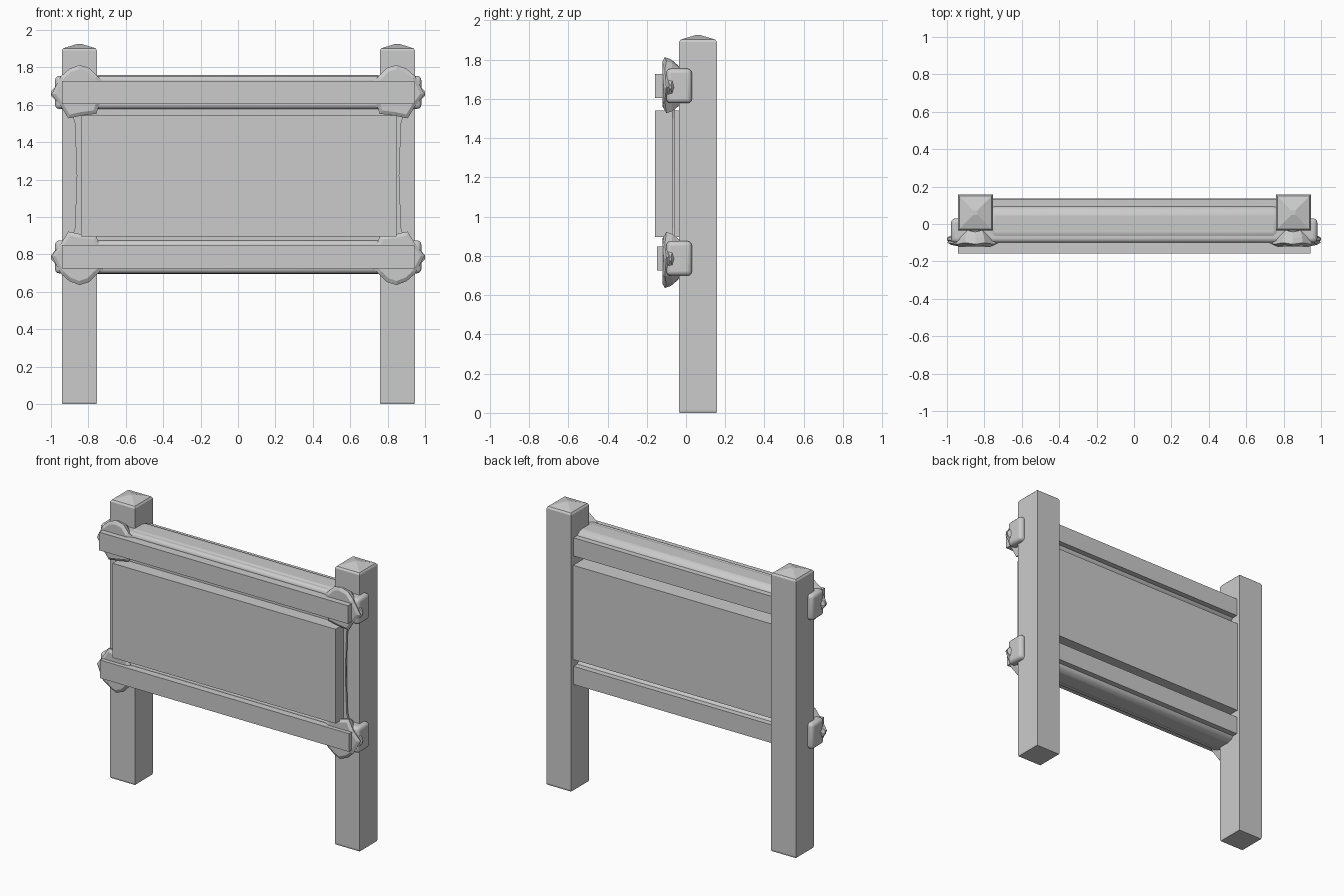
import bpy, bmesh, math

if "Cube" in bpy.data.objects:
    bpy.data.objects.remove(bpy.data.objects["Cube"])


def finish(name, bm, bevel=0.0, segments=1, smooth=False):
    bmesh.ops.recalc_face_normals(bm, faces=bm.faces)
    mesh = bpy.data.meshes.new(name)
    bm.to_mesh(mesh)
    bm.free()
    ob = bpy.data.objects.new(name, mesh)
    bpy.context.collection.objects.link(ob)
    if bevel:
        mod = ob.modifiers.new("bevel", 'BEVEL')
        mod.width, mod.segments = bevel, segments
        mod.limit_method = 'ANGLE'
        mod.angle_limit = math.radians(40)
    if smooth:
        bpy.ops.object.select_all(action='DESELECT')
        ob.select_set(True)
        bpy.context.view_layer.objects.active = ob
        bpy.ops.object.shade_smooth_by_angle(angle=math.radians(40))
    return ob


def loft(bm, rings):
    # Joins equal-length closed rings and caps both ends
    vs = [[bm.verts.new(p) for p in r] for r in rings]
    n = len(vs[0])
    for a, b in zip(vs, vs[1:]):
        for i in range(n):
            j = (i + 1) % n
            bm.faces.new((a[i], a[j], b[j], b[i]))
    bm.faces.new(vs[0])
    bm.faces.new(vs[-1])


def box(name, x, y, z, bevel=0.0, segments=1, smooth=False):
    bm = bmesh.new()
    loft(bm, [[(x[0], y[0], h), (x[1], y[0], h), (x[1], y[1], h), (x[0], y[1], h)]
              for h in z])
    return finish(name, bm, bevel, segments, smooth)


# Square posts with chamfered feet and low pyramid caps
def post(name, cx):
    bm = bmesh.new()
    cy = 0.061
    rings = []
    for r, h in ((0.091, 0), (0.094, 0.012), (0.094, 1.89), (0.086, 1.902), (0.012, 1.925)):
        rings.append([(cx - r, cy - r * 1.03, h), (cx + r, cy - r * 1.03, h),
                      (cx + r, cy + r * 1.03, h), (cx - r, cy + r * 1.03, h)])
    loft(bm, rings)
    finish(name, bm)


post("left_post", -0.848)
post("right_post", 0.852)

# Sign panel
box("sign_panel", (-0.84, 0.848), (-0.158, 0.137), (0.897, 1.542))

# Flat rails, the rounded beams around them and the beam ends
for tag, zc, front in (("upper", 1.666, -0.158), ("lower", 0.787, -0.147)):
    box(tag + "_rail", (-0.94, 0.943), (front, 0.132), (zc - 0.062, zc + 0.062))
    box(tag + "_beam_end", (-0.978, 0.98), (-0.10, 0.03), (zc - 0.088, zc + 0.088),
        0.022, 3, True)
    box(tag + "_beam_core", (-0.80, 0.80), (-0.10, 0.10), (zc - 0.093, zc + 0.093),
        0.055, 3, True)

# Ragged lashings at the four corners, flaring toward the front
outline = [(-0.14, -0.01), (-0.09, 0.085), (-0.045, 0.125), (0.01, 0.146), (0.06, 0.13),
           (0.105, 0.085), (0.135, 0.06), (0.12, -0.055), (0.10, -0.115), (0.02, -0.125),
           (-0.05, -0.14), (-0.09, -0.075)]
for sx, side in ((-1, "left"), (1, "right")):
    for sz, zc, level in ((1, 1.667, "upper"), (-1, 0.782, "lower")):
        bm = bmesh.new()
        rings = []
        for scale, y in ((0.72, -0.034), (0.92, -0.068), (1.0, -0.10), (0.85, -0.112)):
            rings.append([(sx * (0.857 - u * scale), y - 0.008 * (i % 2), zc + sz * v * scale)
                          for i, (u, v) in enumerate(outline)])
        loft(bm, rings)
        finish(level + "_" + side + "_lashing", bm)

# Thin stretched backing behind the panel, waisted between the lashings
bm = bmesh.new()
edge = [(0.90, 0.85), (0.872, 0.94), (0.862, 1.22), (0.872, 1.50), (0.90, 1.60)]
ring = edge + [(-x, z) for x, z in reversed(edge)]
loft(bm, [[(x, y, z) for x, z in ring] for y in (-0.072, -0.058)])
finish("backing_sheet", bm)

# Pointed knots at the outer ends of the lashings
for sx, side in ((-1, "left"), (1, "right")):
    for zc, level in ((1.66, "upper"), (0.785, "lower")):
        bm = bmesh.new()
        loft(bm, [[(sx * x, -0.08 + r * 0.5 * math.cos(a), zc + r * math.sin(a))
                   for a in [k * math.tau / 6 for k in range(6)]]
                  for x, r in ((0.93, 0.08), (0.97, 0.05), (1.0, 0.012))])
        finish(level + "_" + side + "_knot", bm)
